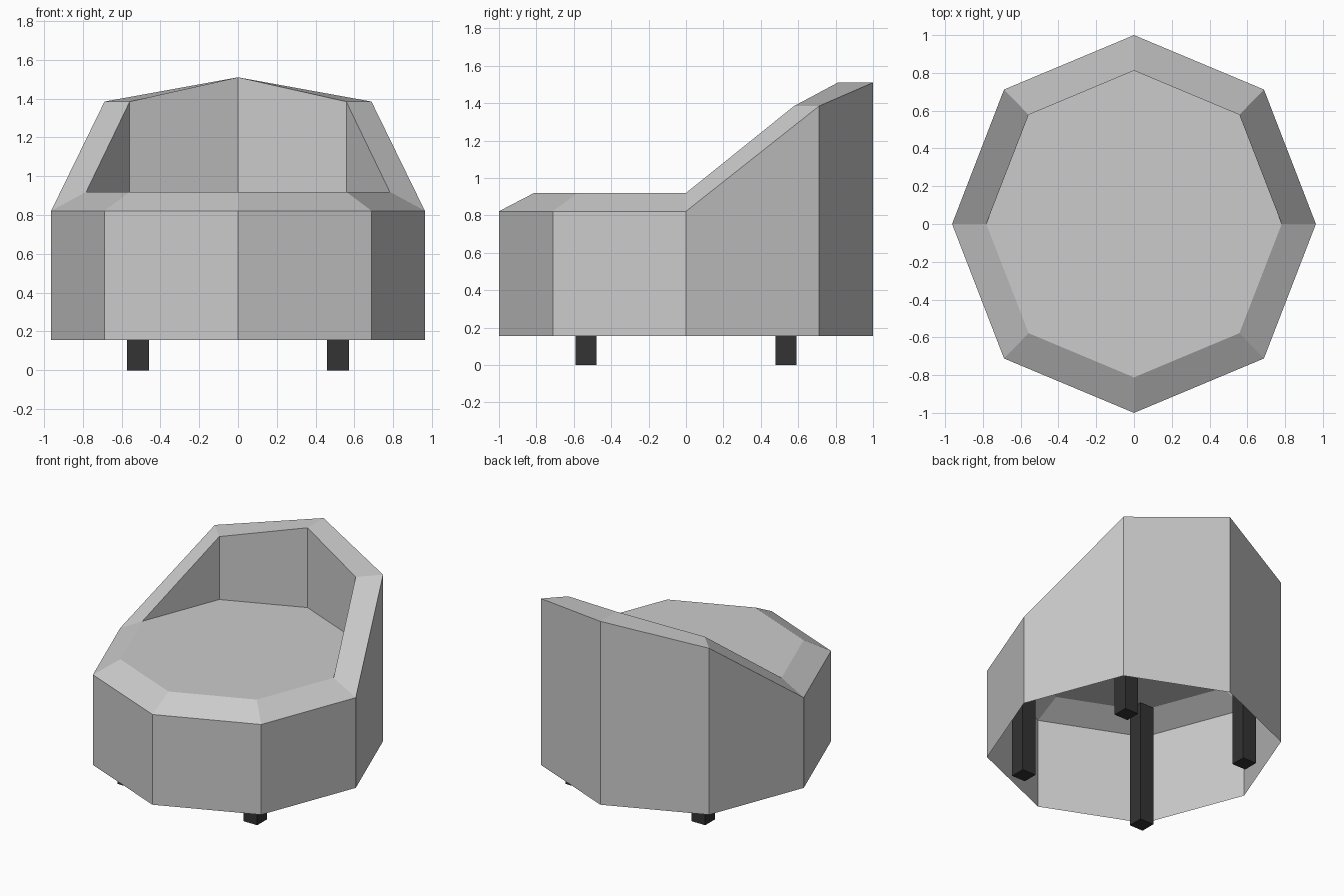
import bpy, bmesh

cube = bpy.data.objects.get("Cube")
if cube:
    bpy.data.objects.remove(cube, do_unlink=True)


def make_material(name, value):
    mat = bpy.data.materials.new(name)
    mat.use_nodes = True
    colour = (value, value, value, 1)
    mat.diffuse_color = colour
    mat.node_tree.nodes["Principled BSDF"].inputs["Base Color"].default_value = colour
    return mat


def add_object(name, bm, mat):
    mesh = bpy.data.meshes.new(name)
    bm.to_mesh(mesh)
    bm.free()
    mesh.materials.append(mat)
    obj = bpy.data.objects.new(name, mesh)
    bpy.context.collection.objects.link(obj)
    return obj


fabric = make_material("light grey fabric", 0.6)
leg_paint = make_material("charcoal leg", 0.033)

BASE_Z, SEAT_Z = 0.155, 0.92


def octagon(side, corner, end):
    """Counterclockwise ring from the +x point, mirrored about both axes."""
    x, y = corner
    return [(side, 0), (x, y), (0, end), (-x, y),
            (-side, 0), (-x, -y), (0, -end), (x, -y)]


def rim_heights(front):
    """Level front half, rising through the shoulders to the back peak."""
    return [front, 1.385, 1.51, 1.385] + [front] * 4


# Upholstered shell: outer wall, sloped rim, inner backrest and seat, open below
outer = octagon(0.963, (0.688, 0.712), 1.0)
inner = octagon(0.782, (0.558, 0.578), 0.812)
levels = [(outer, [BASE_Z] * 8), (outer, rim_heights(0.822)),
          (inner, rim_heights(SEAT_Z)), (inner, [SEAT_Z] * 8)]

bm = bmesh.new()
rings = [[bm.verts.new((x, y, z)) for (x, y), z in zip(ring, heights)]
         for ring, heights in levels]
for low, high in zip(rings, rings[1:]):
    for i in range(8):
        j = (i + 1) % 8
        bm.faces.new((low[i], low[j], high[j], high[i]))
bm.faces.new(rings[-1])
bmesh.ops.remove_doubles(bm, verts=bm.verts[:], dist=0.001)
add_object("armchair_shell", bm, fabric)

# Square legs running up to the underside of the seat
LEG_WIDTH, LEG_TOP = 0.112, 0.9
for side, sx in (("left", 1), ("right", -1)):
    for end, sy in (("front", -1), ("back", 1)):
        bm = bmesh.new()
        bmesh.ops.create_cube(bm, size=1)
        bmesh.ops.scale(bm, vec=(LEG_WIDTH, LEG_WIDTH, LEG_TOP), verts=bm.verts[:])
        bmesh.ops.translate(bm, vec=(sx * 0.515, sy * 0.535, LEG_TOP / 2),
                            verts=bm.verts[:])
        add_object(f"{end}_{side}_leg", bm, leg_paint)
